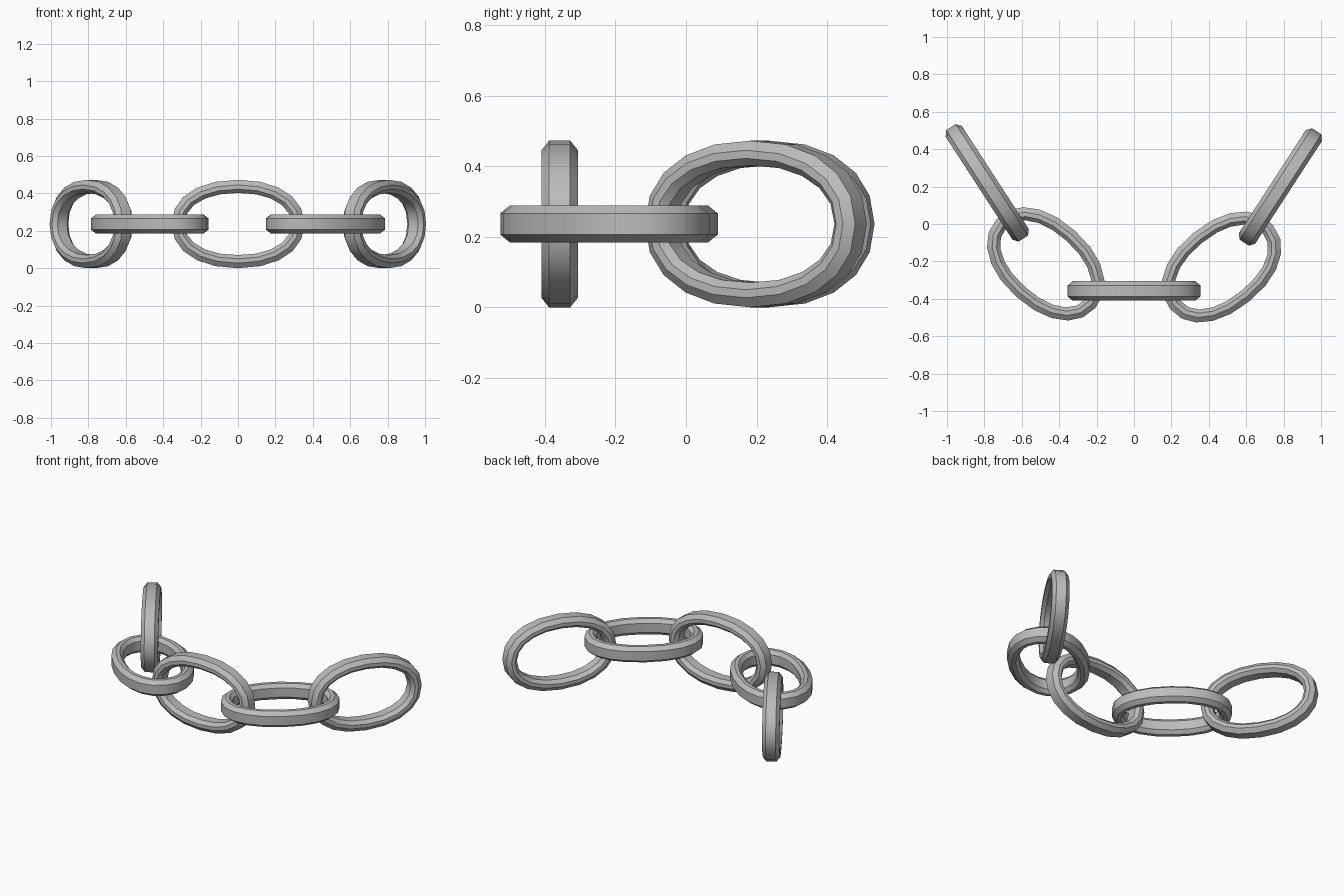
import bpy, bmesh
from math import cos, sin, pi, radians, copysign

if "Cube" in bpy.data.objects:
    bpy.data.objects.remove(bpy.data.objects["Cube"], do_unlink=True)

steel = bpy.data.materials.new("grey steel")
steel.use_nodes = True
GREY = (0.5, 0.5, 0.5, 1)
steel.diffuse_color = GREY
steel.node_tree.nodes["Principled BSDF"].inputs["Base Color"].default_value = GREY

HALF_LENGTH, HALF_WIDTH, SEGMENTS = 0.355, 0.236, 20
# Bevelled bar section: (depth in from the outer rim, offset across the bar)
half_section = [(0, 0.03), (0.027, 0.052), (0.05, 0.052), (0.07, 0.03)]
SECTION = half_section + [(d, -w) for d, w in reversed(half_section)]


def rounded(value):
    """Slightly squarer than a plain ellipse."""
    return copysign(abs(value) ** 0.92, value)


def link(name, x, y, turn, lying):
    """One oval link, lying flat or standing on its long edge."""
    bm = bmesh.new()
    rings = []
    for i in range(SEGMENTS):
        a = 2 * pi * i / SEGMENTS
        c, s = rounded(cos(a)), rounded(sin(a))
        rings.append([bm.verts.new(((HALF_LENGTH - d) * c, (HALF_WIDTH - d) * s, w))
                      for d, w in SECTION])
    n = len(SECTION)
    for i, ring in enumerate(rings):
        following = rings[(i + 1) % SEGMENTS]
        for j in range(n):
            k = (j + 1) % n
            bm.faces.new((ring[j], ring[k], following[k], following[j]))
    bmesh.ops.recalc_face_normals(bm, faces=bm.faces)
    mesh = bpy.data.meshes.new(name)
    bm.to_mesh(mesh)
    bm.free()
    mesh.materials.append(steel)
    obj = bpy.data.objects.new(name, mesh)
    bpy.context.collection.objects.link(obj)
    obj.location = (x, y, HALF_WIDTH)
    obj.rotation_euler = (0 if lying else pi / 2, 0, radians(turn))
    bpy.ops.object.select_all(action="DESELECT")
    obj.select_set(True)
    bpy.context.view_layer.objects.active = obj
    bpy.ops.object.shade_smooth_by_angle(angle=radians(30))


# Chain from the right end to the left end
link("right_end_link", -0.785, 0.22, -57, False)
link("right_flat_link", -0.472, -0.213, -42, True)
link("middle_link", 0, -0.358, 0, False)
link("left_flat_link", 0.468, -0.23, 39, True)
link("left_end_link", 0.783, 0.198, 57, False)
